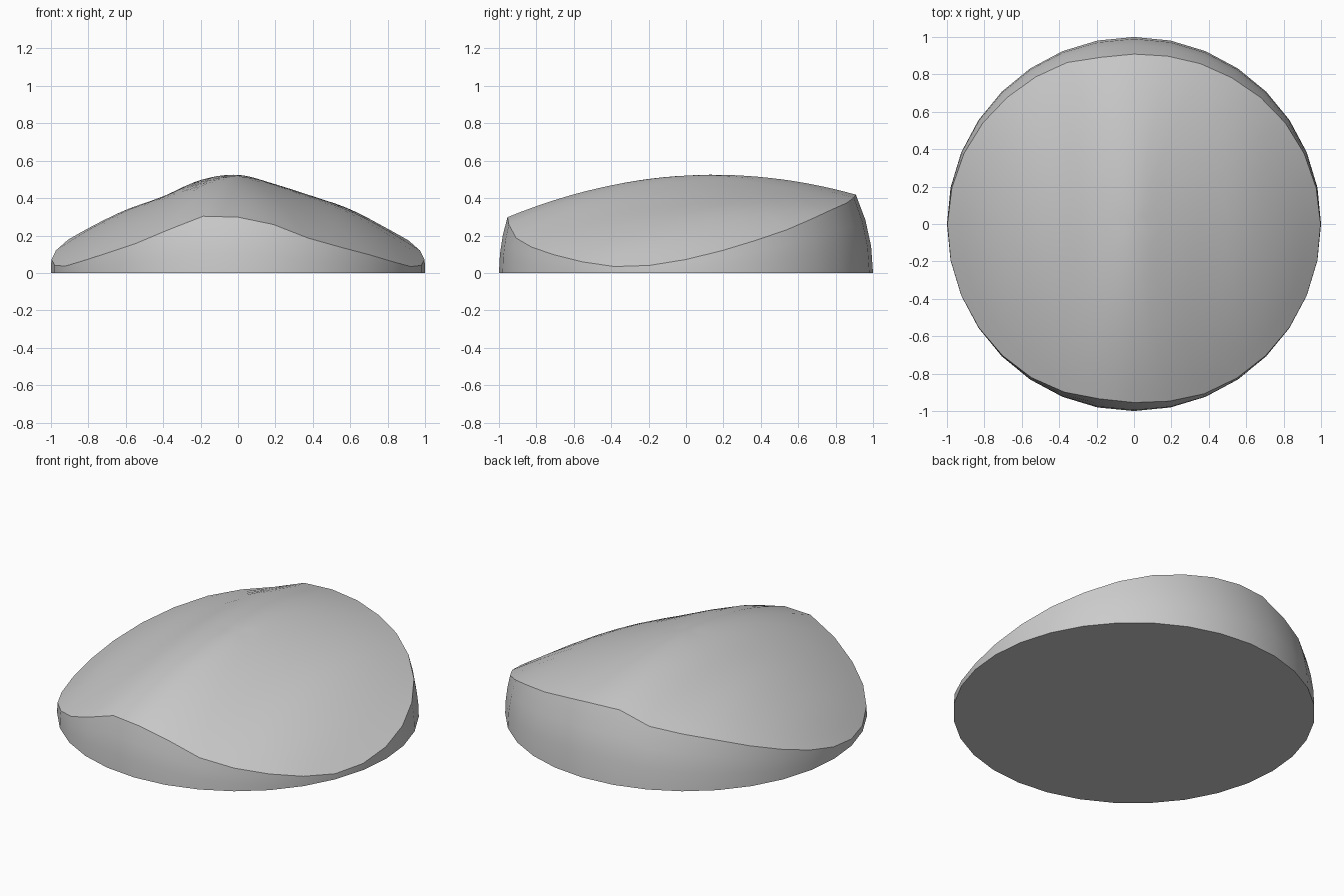
import bpy, bmesh, math

cube = bpy.data.objects.get("Cube")
if cube:
    bpy.data.objects.remove(cube, do_unlink=True)

SIDES, WALL_STEPS, TOP_RINGS = 32, 3, 14

# Cross-section heights and lengthwise tilt, at even steps from right to left
HEIGHT = [.07, .212, .32, .403, .492, .52, .466, .395, .318, .208, .07]
TILT = [.2, .135, .106, .065, .055, .056, .07, .098, .119, .138, .2]


def smooth_sample(values, x):
    """Catmull-Rom curve through evenly spaced values over -1..1."""
    t = (max(-1, min(1, x)) + 1) / 2 * (len(values) - 1)
    i = min(int(t), len(values) - 2)
    t -= i
    b, c = values[i], values[i + 1]
    a = values[i - 1] if i else 2 * b - c
    d = values[i + 2] if i + 2 < len(values) else 2 * c - b
    return b + t / 2 * (c - a + t * (2 * a - 5 * b + 4 * c - d + t * (3 * (b - c) + d - a)))


def top_height(x, y):
    bend = .16 + .025 * math.exp(-(x / .12) ** 2)
    return max(.02, smooth_sample(HEIGHT, x) + smooth_sample(TILT, x) * y - bend * y * y)


def rim_height(ca, sa):
    """Height where the ridged top meets the unit sphere."""
    z = .2
    for _ in range(30):
        r = math.sqrt(1 - z * z)
        z = (z + top_height(r * ca, r * sa)) / 2
    return z


# Each spoke runs from the base up the spherical wall, then in over the top
bm = bmesh.new()
spokes = []
for i in range(SIDES):
    a = 2 * math.pi * i / SIDES
    ca, sa = math.cos(a), math.sin(a)
    rim = rim_height(ca, sa)
    rim_r = math.sqrt(1 - rim * rim)
    spoke = []
    for j in range(WALL_STEPS + 1):
        lat = math.asin(rim) * j / WALL_STEPS
        spoke.append(bm.verts.new((math.cos(lat) * ca, math.cos(lat) * sa, math.sin(lat))))
    for j in range(TOP_RINGS - 1, 0, -1):
        x, y = rim_r * ca * j / TOP_RINGS, rim_r * sa * j / TOP_RINGS
        spoke.append(bm.verts.new((x, y, top_height(x, y))))
    spokes.append(spoke)

# Skin, crown centre and flat base
centre = bm.verts.new((0, 0, top_height(0, 0)))
for i, s in enumerate(spokes):
    n = spokes[(i + 1) % SIDES]
    for j in range(len(s) - 1):
        bm.faces.new((s[j], n[j], n[j + 1], s[j + 1]))
    bm.faces.new((s[-1], n[-1], centre))
bm.faces.new([s[0] for s in reversed(spokes)])
bmesh.ops.recalc_face_normals(bm, faces=bm.faces)

mesh = bpy.data.meshes.new("ridged_dome")
bm.to_mesh(mesh)
bm.free()
dome = bpy.data.objects.new("ridged_dome", mesh)
bpy.context.collection.objects.link(dome)

# Plain grey material
grey = bpy.data.materials.new("plain_grey")
grey.use_nodes = True
color = (.6, .6, .6, 1)
grey.diffuse_color = color
grey.node_tree.nodes["Principled BSDF"].inputs["Base Color"].default_value = color
mesh.materials.append(grey)

# Smooth surfaces with a crisp rim and base
bpy.ops.object.select_all(action='DESELECT')
dome.select_set(True)
bpy.context.view_layer.objects.active = dome
bpy.ops.object.shade_smooth_by_angle(angle=math.radians(30))
